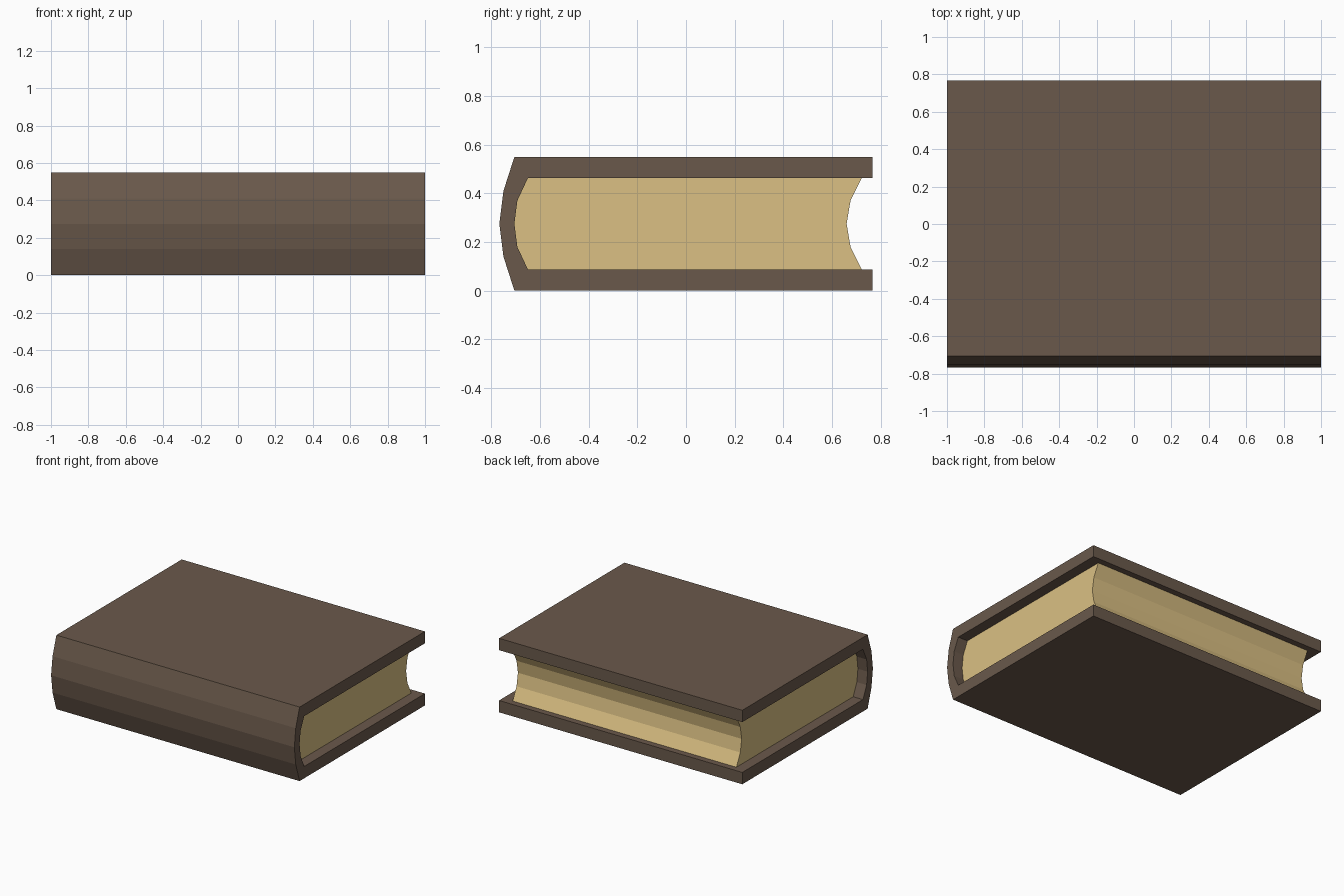
import bpy, bmesh

if "Cube" in bpy.data.objects:
    bpy.data.objects.remove(bpy.data.objects["Cube"])

def material(name, rgb):
    m = bpy.data.materials.new(name)
    lin = [(c / 255 / 12.92) if c < 10 else ((c / 255 + 0.055) / 1.055) ** 2.4 for c in rgb]
    m.diffuse_color = (*lin, 1)
    m.use_nodes = True
    m.node_tree.nodes["Principled BSDF"].inputs["Base Color"].default_value = m.diffuse_color
    return m

def extrude_profile(name, pts, half_width, mat):
    """Extrude a (y, z) profile along x, symmetric about x = 0."""
    bm = bmesh.new()
    face = bm.faces.new([bm.verts.new((-half_width, y, z)) for y, z in pts])
    new = bmesh.ops.extrude_face_region(bm, geom=[face])["geom"]
    bmesh.ops.translate(bm, vec=(2 * half_width, 0, 0),
                        verts=[v for v in new if isinstance(v, bmesh.types.BMVert)])
    if not any(f.calc_center_median().x < -half_width + 1e-5 for f in bm.faces):
        bm.faces.new([v for v in bm.verts if v.co.x < 0])
    bmesh.ops.recalc_face_normals(bm, faces=bm.faces)
    me = bpy.data.meshes.new(name)
    bm.to_mesh(me)
    bm.free()
    me.materials.append(mat)
    ob = bpy.data.objects.new(name, me)
    bpy.context.collection.objects.link(ob)
    return ob

leather = material("brown leather", (106, 89, 75))
paper = material("aged paper", (219, 192, 131))

H = 0.55

def arc(half):
    """Complete a bottom-half curve by mirroring it about mid height."""
    return half + [(y, H - z) for y, z in reversed(half[:-1])]

spine_out = arc([(-0.705, 0), (-0.75, 0.14), (-0.767, H / 2)])
spine_in = arc([(-0.65, 0.088), (-0.693, 0.18), (-0.705, H / 2)])
fore_edge = arc([(0.722, 0.088), (0.676, 0.18), (0.66, H / 2)])

# Cover: two boards joined by a rounded spine
extrude_profile("cover", [(0.767, 0)] + spine_out +
                [(0.767, H), (0.767, H - 0.088)] + spine_in[::-1] + [(0.767, 0.088)],
                1.0, leather)

# Page block: rounded at the spine, hollow at the fore edge
extrude_profile("pages", spine_in + fore_edge[::-1], 0.92, paper)
